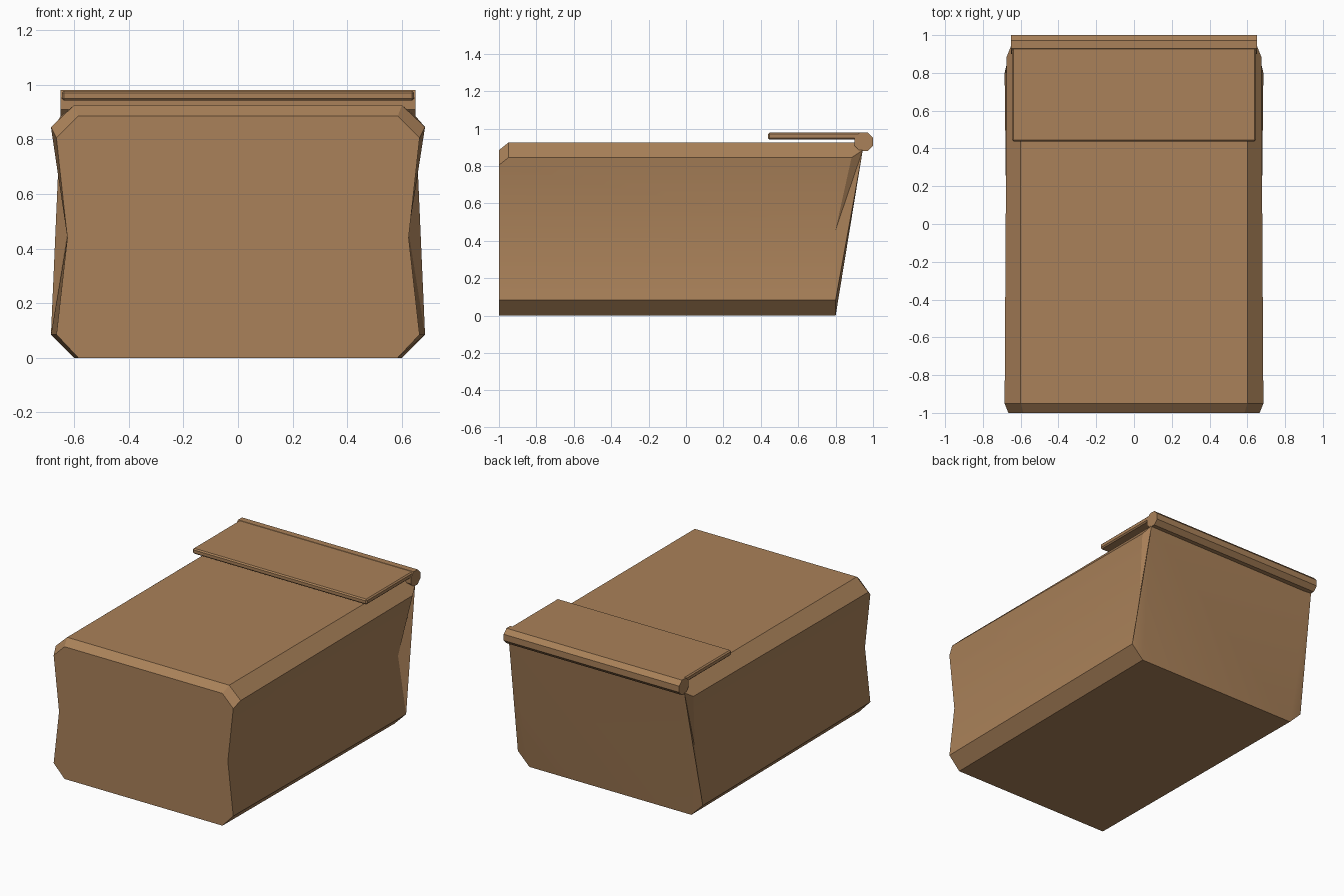
import bpy, bmesh, math
from mathutils import Matrix

cube = bpy.data.objects.get("Cube")
if cube:
    bpy.data.objects.remove(cube, do_unlink=True)

# One warm brown for everything
brown = bpy.data.materials.new("cardboard_brown")
brown.use_nodes = True
COLOUR = (0.40, 0.22, 0.10, 1)
brown.diffuse_color = COLOUR
brown.node_tree.nodes["Principled BSDF"].inputs["Base Color"].default_value = COLOUR


def finish(name, bm):
    bmesh.ops.recalc_face_normals(bm, faces=bm.faces)
    mesh = bpy.data.meshes.new(name)
    bm.to_mesh(mesh)
    bm.free()
    mesh.materials.append(brown)
    obj = bpy.data.objects.new(name, mesh)
    bpy.context.collection.objects.link(obj)
    bpy.ops.object.select_all(action="DESELECT")
    obj.select_set(True)
    bpy.context.view_layer.objects.active = obj
    bpy.ops.object.shade_smooth_by_angle(angle=math.radians(25))
    return obj


# Body corners on the left half; the right half mirrors them
corners = {
    "front_top": (0.585, -1, 0.885), "front_shoulder": (0.665, -1, 0.805),
    "front_waist": (0.625, -1, 0.44), "front_hip": (0.665, -1, 0.085),
    "front_base": (0.585, -1, 0),
    "top": (0.6, -0.95, 0.925), "shoulder": (0.685, -0.95, 0.845),
    "back_top": (0.6, 0.945, 0.925), "back_shoulder": (0.674, 0.885, 0.845),
    "back_corner": (0.65, 0.945, 0.885),
    "back_waist": (0.625, 0.8, 0.46), "back_hip": (0.685, 0.8, 0.085),
    "back_base": (0.6, 0.8, 0),
}
# Faces of one side wall, chamfers included
side_faces = [
    "front_top top shoulder front_shoulder",
    "top back_top back_corner back_shoulder shoulder",
    "front_waist front_shoulder shoulder back_shoulder back_waist",
    "back_waist back_shoulder back_corner",
    "front_hip front_waist back_waist back_hip",
    "back_hip back_waist back_corner",
    "back_base back_hip back_corner",
    "front_base front_hip back_hip back_base",
]
# Outlines that span both halves
spanning_faces = [
    "front_top front_shoulder front_waist front_hip front_base",
    "front_top top", "top back_top", "front_base back_base",
    "back_top back_corner back_base",
]

bm = bmesh.new()
left = {n: bm.verts.new(p) for n, p in corners.items()}
right = {n: bm.verts.new((-x, y, z)) for n, (x, y, z) in corners.items()}
for line in side_faces:
    names = line.split()
    bm.faces.new([left[n] for n in names])
    bm.faces.new([right[n] for n in reversed(names)])
for line in spanning_faces:
    names = line.split()
    bm.faces.new([left[n] for n in names] + [right[n] for n in reversed(names)])
finish("body", bm)

# Octagonal hinge bar along the back top edge
bm = bmesh.new()
radius = 0.05 / math.cos(math.pi / 8)
bmesh.ops.create_cone(bm, cap_ends=True, segments=8, radius1=radius, radius2=radius,
                      depth=1.3, matrix=Matrix.Rotation(math.pi / 8, 4, "Z"))
bmesh.ops.transform(bm, verts=bm.verts, matrix=Matrix.Translation((0, 0.95, 0.93))
                    @ Matrix.Rotation(math.pi / 2, 4, "Y"))
finish("hinge_bar", bm)

# Thin flap reaching forward from the hinge
bm = bmesh.new()
bmesh.ops.create_cube(bm, size=1)
bmesh.ops.scale(bm, verts=bm.verts, vec=(1.29, 0.51, 0.036))
bmesh.ops.translate(bm, verts=bm.verts, vec=(0, 0.693, 0.96))
bmesh.ops.bevel(bm, geom=bm.edges[:], offset=0.008, segments=1, affect="EDGES")
finish("flap", bm)
